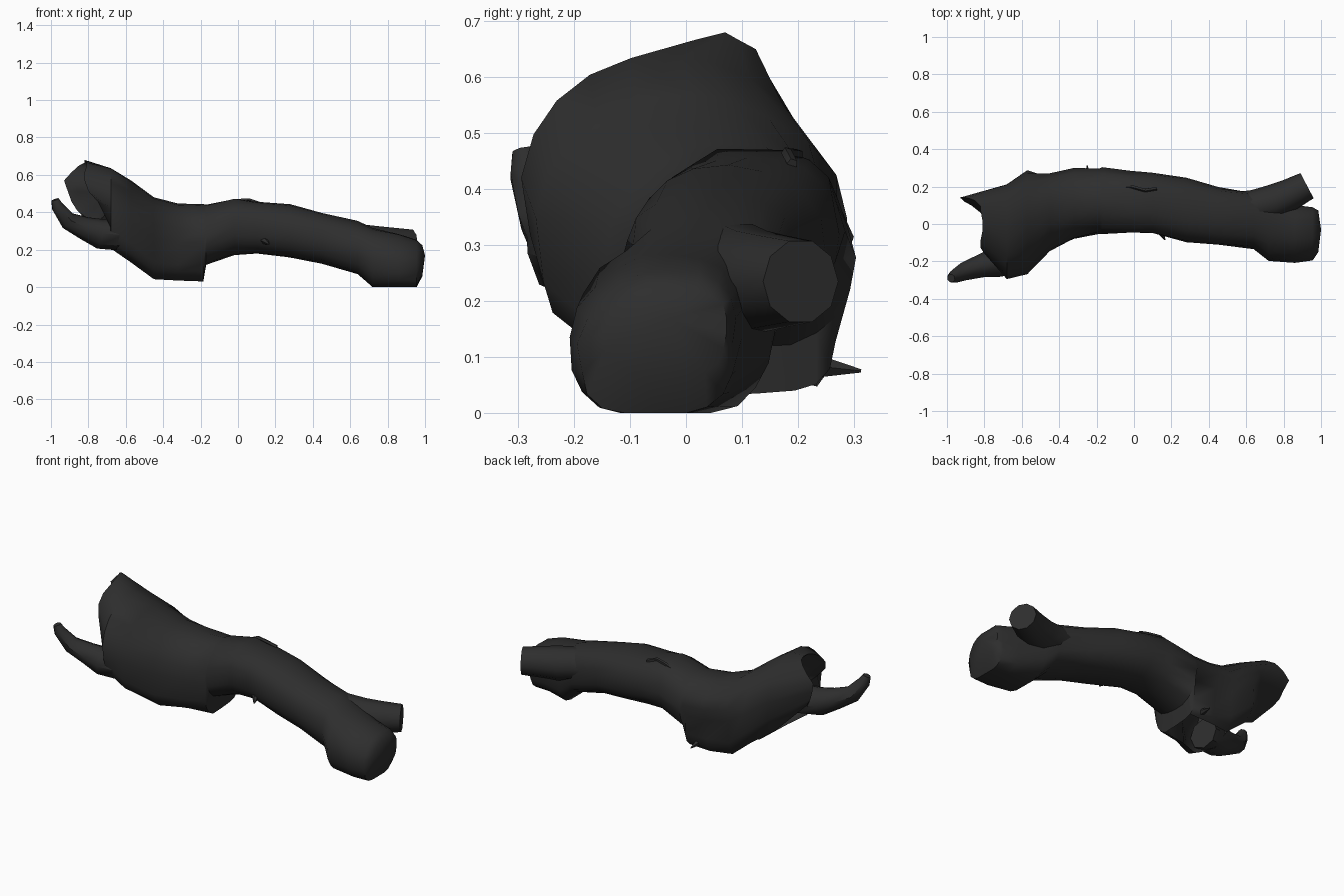
import bpy, bmesh, math, random
from mathutils import Vector

if "Cube" in bpy.data.objects:
    bpy.data.objects.remove(bpy.data.objects["Cube"])

random.seed(4)
N = 20
bark = bpy.data.materials.new("charred_bark")
bark.diffuse_color = (0.027, 0.027, 0.027, 1)
bark.use_nodes = True
bark.node_tree.nodes["Principled BSDF"].inputs["Base Color"].default_value = bark.diffuse_color


def finish(name, bm, angle=50):
    me = bpy.data.meshes.new(name)
    bm.to_mesh(me)
    bm.free()
    ob = bpy.data.objects.new(name, me)
    bpy.context.collection.objects.link(ob)
    me.materials.append(bark)
    bpy.ops.object.select_all(action='DESELECT')
    ob.select_set(True)
    bpy.context.view_layer.objects.active = ob
    bpy.ops.object.shade_smooth_by_angle(angle=math.radians(angle))
    return ob


def bridge(bm, a, b):
    n = len(a)
    return [bm.faces.new((a[i], a[(i + 1) % n], b[(i + 1) % n], b[i])) for i in range(n)]


def fan(bm, ring, tip):
    v = bm.verts.new(tip)
    for i in range(len(ring)):
        bm.faces.new((ring[i], ring[(i + 1) % len(ring)], v))


def tube(name, pts, sides=8):
    """Tapered tube through (x, y, z, radius) points, capped at both ends."""
    bm = bmesh.new()
    ps = [Vector(p[:3]) for p in pts]
    rings = []
    for i, p in enumerate(ps):
        d = (ps[min(i + 1, len(ps) - 1)] - ps[max(i - 1, 0)]).normalized()
        u = d.cross(Vector((0, 0, 1))).normalized()
        w = u.cross(d)
        rings.append([bm.verts.new(p + pts[i][3] * (u * math.cos(t) + w * math.sin(t)))
                      for t in (2 * math.pi * k / sides for k in range(sides))])
    for a, b in zip(rings, rings[1:]):
        bridge(bm, a, b)
    bm.faces.new(rings[0])
    bm.faces.new(rings[-1])
    bmesh.ops.recalc_face_normals(bm, faces=bm.faces)
    return finish(name, bm, 45)


# Trunk sections: x, y min, y max, z min, z max, squareness of the underside, lean of the top in y
sections = [
    (.985, -.15, .075, .06, .225, .9, .02),
    (.955, -.195, .085, -.01, .255, .8, .03), (.86, -.21, .10, -.015, .285, .8, .03),
    (.72, -.20, .15, -.01, .32, .8, .03), (.64, -.135, .17, .065, .35, .9, .02),
    (.45, -.115, .20, .125, .40, .9, 0), (.28, -.10, .25, .155, .44, .9, 0),
    (.10, -.05, .27, .18, .46, .9, 0), (-.02, -.05, .28, .175, .475, .9, 0),
    (-.17, -.05, .30, .115, .44, .9, 0), (-.185, -.05, .305, .03, .44, .55, 0),
    (-.32, -.08, .305, .03, .45, .5, 0), (-.45, -.14, .28, .035, .485, .5, 0),
    (-.57, -.265, .285, .125, .57, .55, 0), (-.68, -.29, .215, .20, .64, .65, .03),
    (-.82, -.16, .12, .35, .675, .9, .09)]
# Broken left rim: how far each rim point sticks out along x
jag = [-.09, -.11, -.07, -.03, 0, 0, .01, .01, 0, 0, .02, .07, .12, .1, .08, .07, .05, .0, -.04, -.07]


def section(bm, s, scale=1, rough=.005, dx=None):
    x, y0, y1, z0, z1, sq, lean = s
    cy, cz, ry, rz = (y0 + y1) / 2, (z0 + z1) / 2, (y1 - y0) / 2, (z1 - z0) / 2
    out = []
    for k in range(N):
        t = 2 * math.pi * k / N
        c, sn = math.cos(t), math.sin(t)
        f = scale * (1 + random.uniform(-rough, rough) / ry)
        e = sq if sn < -.05 else .9
        ey = 1.3 if (x < -.5 and c > 0 and sn > 0) else e
        y = cy + ry * f * math.copysign(abs(c) ** ey, c) + lean * max(sn, 0)
        if -.5 < x < -.18 and c > 0 and sn < .05:      # narrower foot at the back
            y *= .89
        if -.6 < x < -.4 and k in (7, 8):              # furrow above the front lobe
            f *= .92
        z = max(0, cz + rz * f * math.copysign(abs(sn) ** e, sn))
        out.append(bm.verts.new((x + (dx[k] if dx else 0), y, z)))
    return out


bm = bmesh.new()
rings = [section(bm, s, dx=jag if i == len(sections) - 1 else None)
         for i, s in enumerate(sections)]
under = []
for a, b, s in zip(rings, rings[1:], sections):
    faces = bridge(bm, a, b)
    if s[0] < -.18:                      # rotted-out underside
        under += faces[14:17]
fan(bm, rings[0], (1.0, -.03, .17))
# Hollow broken end
inner = section(bm, sections[-1], .8, .02, [j * .8 + .04 for j in jag])
bridge(bm, rings[-1], inner)
fan(bm, inner, (-.72, -.02, .50))
bmesh.ops.recalc_face_normals(bm, faces=bm.faces)
bmesh.ops.delete(bm, geom=under, context='FACES')
finish("trunk", bm)

# Side branches
tube("right_branch_stub", [(.50, .085, .265, .08), (.64, .09, .25, .092), (.74, .115, .235, .095),
                           (.83, .155, .235, .086), (.925, .205, .235, .076)], 10)
tube("left_prong", [(-.62, -.18, .28, .085), (-.74, -.205, .285, .08), (-.82, -.225, .315, .062),
                    (-.91, -.255, .355, .048), (-.965, -.283, .43, .034), (-.978, -.29, .468, .022)])

# Small snags and a loose strip of bark
tube("back_snag", [(-.25, .22, .085, .025), (-.25, .313, .075, .003)], 5)
tube("front_snag", [(.13, -.01, .26, .03), (.165, -.085, .23, .004)], 5)
tube("bark_strip", [(-.06, .20, .44, .010), (-.01, .20, .462, .010), (.06, .18, .465, .01),
                    (.12, .19, .445, .010)], 5)
